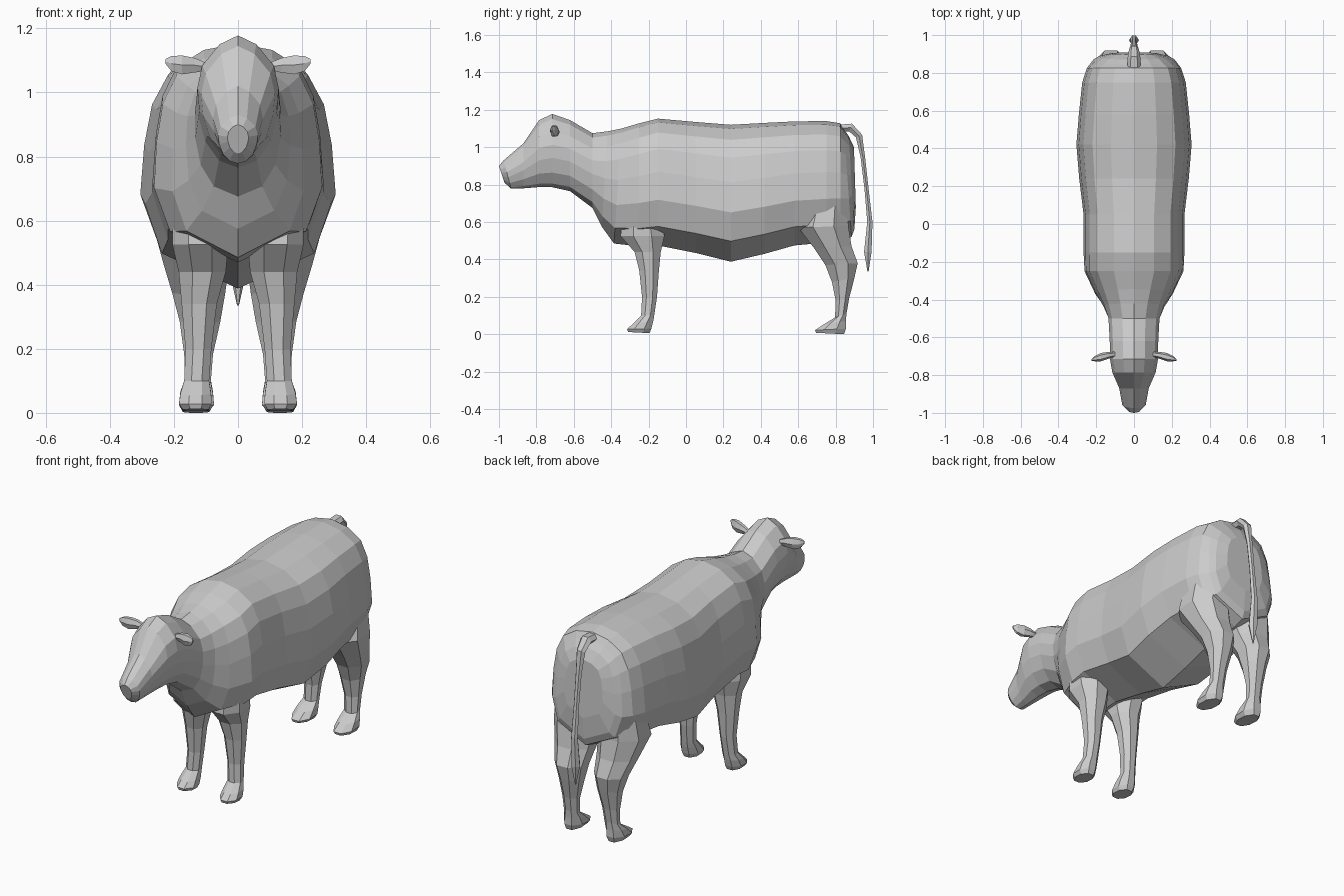
import bpy, math
from mathutils import Vector


def loft(name, rings, mirror=False):
    """Skin a list of equal-length point rings, with capped ends."""
    n = len(rings[0])
    verts = [p for r in rings for p in r]
    faces = []
    for i in range(len(rings) - 1):
        for j in range(n):
            k = (j + 1) % n
            faces.append((i*n + j, i*n + k, (i+1)*n + k, (i+1)*n + j))
    faces.append(tuple(reversed(range(n))))
    faces.append(tuple(range(len(verts) - n, len(verts))))
    me = bpy.data.meshes.new(name)
    me.from_pydata(verts, [], faces)
    ob = bpy.data.objects.new(name, me)
    bpy.context.collection.objects.link(ob)
    bpy.context.view_layer.objects.active = ob
    bpy.ops.object.mode_set(mode='EDIT')
    bpy.ops.mesh.select_all(action='SELECT')
    bpy.ops.mesh.normals_make_consistent(inside=False)
    bpy.ops.object.mode_set(mode='OBJECT')
    if mirror:
        m = ob.modifiers.new("Mirror", 'MIRROR')
        m.use_mirror_merge = False
    return ob


# Half cross-sections (width fraction, height fraction) for trunk and head
TRUNK = [(0, 1), (.4, .97), (.72, .89), (.88, .76), (.96, .58), (1, .36), (.82, .15), (0, 0)]
HEAD = [(0, 1), (.45, .93), (.88, .76), (1, .58), (.95, .4), (.76, .2), (.42, .05), (0, 0)]


def body_ring(y, w, zb, zt, b, lean=0):
    half = []
    for (ax, az), (bx, bz) in zip(HEAD, TRUNK):
        fx, fz = ax + (bx - ax)*b, az + (bz - az)*b
        half.append((w*fx, y + lean*(fz - .5), zb + (zt - zb)*fz))
    return half + [(-x, yy, z) for x, yy, z in reversed(half[1:-1])]


# Head, neck and trunk: y, half width, bottom z, top z, head-to-trunk blend, lean
stations = [
    (-.985, .033, .81, .90, 0, -.03), (-.955, .062, .778, .93, 0, -.04),
    (-.87, .078, .780, 1.02, 0, 0), (-.785, .115, .787, 1.145, 0, 0),
    (-.715, .127, .786, 1.178, 0, 0), (-.62, .13, .765, 1.145, .1, 0),
    (-.50, .14, .675, 1.075, .3, 0), (-.435, .17, .575, 1.085, .6, .03),
    (-.365, .212, .485, 1.10, .85, .04),
    (-.25, .265, .47, 1.128, .95, 0), (-.15, .267, .475, 1.153, 1, 0),
    (.05, .267, .435, 1.135, 1, 0), (.24, .29, .388, 1.12, 1, 0),
    (.42, .305, .43, 1.13, 1, 0), (.58, .292, .475, 1.138, 1, 0),
    (.75, .274, .49, 1.14, 1, 0), (.825, .25, .50, 1.128, 1, 0),
    (.865, .215, .52, 1.095, 1, -.04), (.885, .185, .56, 1.06, 1, -.03),
    (.903, .12, .68, 1.0, 1, -.01)]
loft("body", [body_ring(*s) for s in stations])


# Legs: eight-sided sections given as x range, y range, z at toe and heel
def leg_ring(x0, x1, y0, y1, zf, zb):
    pts = []
    for i in range(8):
        a = math.radians(22.5 + 45*i)
        u, v = math.cos(a)/math.cos(math.pi/8), math.sin(a)/math.cos(math.pi/8)
        u, v = max(-1, min(1, u)), max(-1, min(1, v))
        t = (v + 1)/2
        pts.append(((x0+x1)/2 + u*(x1-x0)/2, (y0+y1)/2 + v*(y1-y0)/2, zf + (zb-zf)*t))
    return pts


front = [
    (.06, .205, -.33, -.16, .70, .70), (.03, .205, -.35, -.115, .525, .525),
    (.038, .185, -.275, -.135, .44, .44), (.066, .176, -.25, -.145, .34, .34),
    (.083, .164, -.235, -.155, .20, .20), (.09, .168, -.24, -.17, .10, .10),
    (.084, .18, -.285, -.175, .055, .07), (.082, .184, -.315, -.185, .027, .03),
    (.092, .172, -.31, -.195, .012, .006)]
loft("front_legs", [leg_ring(*r) for r in front], True)

hind = [
    (.03, .235, .66, .86, .76, .76), (.012, .262, .60, .868, .57, .58),
    (.028, .232, .685, .885, .46, .47), (.04, .205, .745, .918, .37, .38),
    (.055, .182, .78, .90, .28, .30), (.078, .168, .80, .872, .18, .19),
    (.085, .165, .797, .858, .09, .11), (.078, .178, .74, .855, .055, .07),
    (.075, .184, .69, .855, .022, .03), (.09, .172, .695, .845, .008, 0)]
loft("hind_legs", [leg_ring(*r) for r in hind], True)


# Ears: flattened leaves along x, as x, y, z, half depth, half height
ear = [(.10, -.69, 1.08, .014, .015), (.135, -.695, 1.085, .018, .026),
       (.175, -.705, 1.086, .022, .034), (.208, -.713, 1.09, .014, .027),
       (.226, -.72, 1.097, .004, .009)]
loft("ears", [[(x, y + d*math.cos(i*math.pi/3), z + h*math.sin(i*math.pi/3))
               for i in range(6)] for x, y, z, d, h in ear], True)

# Tail: six-sided tube along a drooping path, as y, z, half width, half thickness
tail = [(.81, 1.10, .036, .02), (.88, 1.105, .034, .022), (.925, 1.06, .026, .018),
        (.945, .95, .018, .012), (.965, .78, .016, .011), (.983, .60, .02, .014),
        (.972, .44, .026, .020), (.973, .335, .003, .003)]
rings = []
for i, (y, z, w, t) in enumerate(tail):
    a, b = tail[max(i-1, 0)], tail[min(i+1, len(tail)-1)]
    d = Vector((0, b[0]-a[0], b[1]-a[1])).normalized()
    n = Vector((0, -d.z, d.y))
    c = Vector((0, y, z))
    rings.append([tuple(c + Vector((w*u, 0, 0)) + n*t*v)
                  for u, v in ((1, 0), (.5, 1), (-.5, 1), (-1, 0), (-.5, -1), (.5, -1))])
loft("tail", rings)
